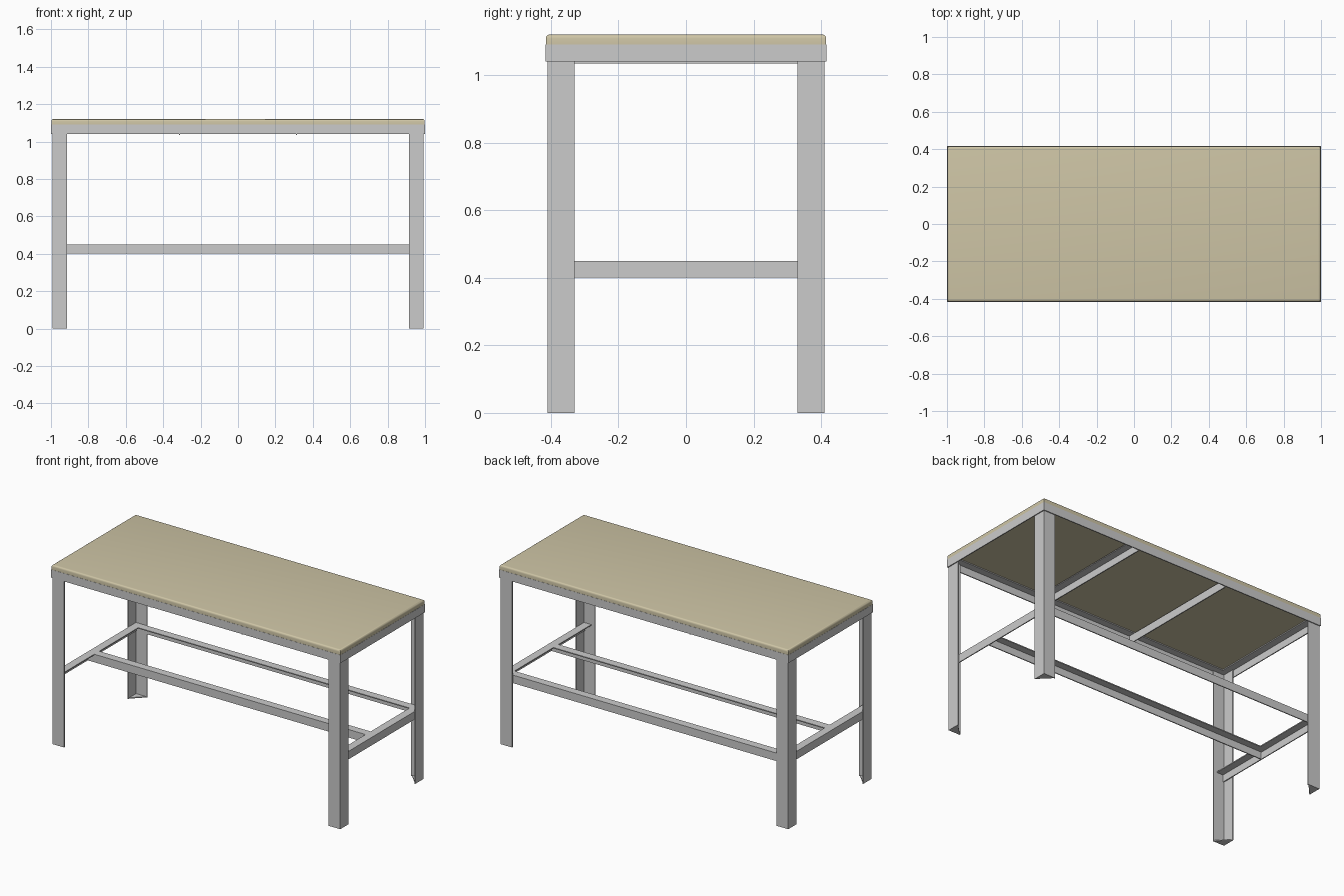
import bpy, bmesh
from mathutils import Vector as V

if "Cube" in bpy.data.objects:
    bpy.data.objects.remove(bpy.data.objects["Cube"])


def prism(name, pts, sweep):
    """Extrude a planar outline along a sweep vector."""
    bm = bmesh.new()
    face = bm.faces.new([bm.verts.new(p) for p in pts])
    ext = bmesh.ops.extrude_face_region(bm, geom=[face])
    new = [g for g in ext["geom"] if isinstance(g, bmesh.types.BMVert)]
    bmesh.ops.translate(bm, verts=new, vec=sweep)
    if len(bm.faces) == len(pts) + 1:
        bm.faces.new([v for v in face.verts])
    bmesh.ops.recalc_face_normals(bm, faces=bm.faces)
    me = bpy.data.meshes.new(name)
    bm.to_mesh(me)
    bm.free()
    ob = bpy.data.objects.new(name, me)
    bpy.context.collection.objects.link(ob)
    return ob


def angle(name, start, end, u, v, size=0.05, t=0.006):
    """Angle-iron bar: outer corner runs start to end, flanges along u and v."""
    s, e, u, v = V(start), V(end), V(u), V(v)
    prof = [(0, 0), (size, 0), (size, t), (t, t), (t, size), (0, size)]
    return prism(name, [s + u * a + v * b for a, b in prof], e - s)


X, Y, Z = V((1, 0, 0)), V((0, 1, 0)), V((0, 0, 1))
TOP, RAIL = 1.09, 0.45

# Wooden top with softened upper edges
bpy.ops.mesh.primitive_cube_add(size=1, location=(0, 0, 1.105))
top = bpy.context.object
top.name = "table_top"
top.scale = (1.996, 0.83, 0.03)
bpy.ops.object.transform_apply(location=False)
bm = bmesh.new()
bm.from_mesh(top.data)
edges = [e for e in bm.edges if all(v.co.z > 0 for v in e.verts)]
bmesh.ops.bevel(bm, geom=edges, offset=0.012, segments=4, profile=0.5, affect='EDGES')
bm.to_mesh(top.data)
bm.free()
bpy.ops.object.shade_smooth_by_angle()
wood = bpy.data.materials.new("wood")
wood.diffuse_color = (0.62, 0.56, 0.38, 1)
wood.use_nodes = True
wood.node_tree.nodes["Principled BSDF"].inputs["Base Color"].default_value = wood.diffuse_color
top.data.materials.append(wood)

for sx, xn in ((-1, "left"), (1, "right")):
    # Angle-iron legs with triangular foot plates
    for sy, yn in ((-1, "front"), (1, "back")):
        c = V((sx * 0.993, sy * 0.41, 0))
        angle(f"{yn}_{xn}_leg", c, c + Z * (TOP - 0.006), -sx * X, -sy * Y, 0.08)
        prism(f"{yn}_{xn}_foot", [c, c - sx * X * 0.08, c - sy * Y * 0.08], Z * 0.006)

    # End members: upper frame and lower rail
    angle(f"{xn}_frame", (sx * 0.999, -0.416, TOP), (sx * 0.999, 0.416, TOP), -sx * X, -Z)
    angle(f"{xn}_rail", (sx * 0.987, -0.404, RAIL), (sx * 0.987, 0.404, RAIL), -sx * X, -Z)

    # Cross brace beneath the top
    angle(f"{xn}_brace", (sx * 0.31, -0.41, TOP - 0.006), (sx * 0.31, 0.41, TOP - 0.006), sx * X, -Z)

# Long members of the upper frame
for sy, yn in ((-1, "front"), (1, "back")):
    angle(f"{yn}_frame", (-0.999, sy * 0.416, TOP), (0.999, sy * 0.416, TOP), -sy * Y, -Z)

# Long lower rails: back rail and inset middle foot rail
angle("back_rail", (-0.987, 0.404, RAIL), (0.987, 0.404, RAIL), -Y, -Z)
angle("middle_rail", (-0.98, -0.08, RAIL), (0.98, -0.08, RAIL), Y, -Z)
